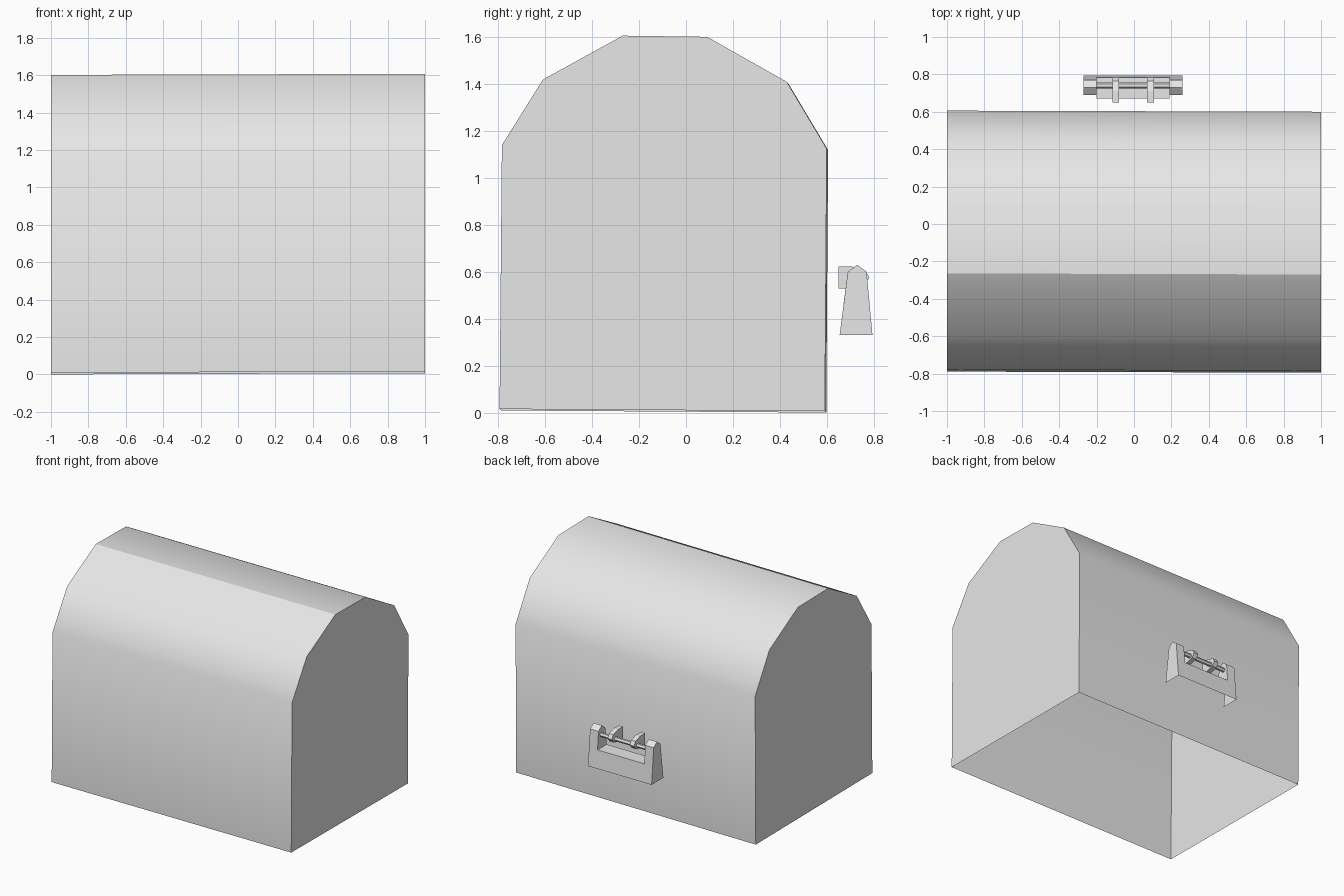
import bpy
import bmesh
from math import cos, sin, tau

cube = bpy.data.objects.get("Cube")
if cube:
    bpy.data.objects.remove(cube, do_unlink=True)

grey = bpy.data.materials.new("light_grey")
grey.use_nodes = True
colour = (0.8, 0.8, 0.8, 1)
grey.diffuse_color = colour
grey.node_tree.nodes["Principled BSDF"].inputs["Base Color"].default_value = colour


def strip(bm, profile, x0, x1, closed=False):
    """Sweep a (y, z) profile along x; clockwise seen from +x faces outward."""
    a = [bm.verts.new((x0, y, z)) for y, z in profile]
    b = [bm.verts.new((x1, y, z)) for y, z in profile]
    n = len(profile)
    for i in range(n if closed else n - 1):
        j = (i + 1) % n
        bm.faces.new((a[i], b[i], b[j], a[j]))
    return a, b


def cap(bm, profile, x, side):
    """Flat end sheet at x, facing +x or -x."""
    verts = [bm.verts.new((x, y, z)) for y, z in profile]
    bm.faces.new(verts[::-1] if side > 0 else verts)


def finish(bm, name):
    mesh = bpy.data.meshes.new(name)
    bm.to_mesh(mesh)
    bm.free()
    mesh.materials.append(grey)
    obj = bpy.data.objects.new(name, mesh)
    bpy.context.collection.objects.link(obj)
    return obj


# Barrel-topped body: a thin shell, open underneath
body = [(-0.795, 0.015), (-0.785, 1.14), (-0.61, 1.42), (-0.27, 1.607),
        (0.09, 1.602), (0.43, 1.41), (0.6, 1.125), (0.592, 0.006)]
RIDGE = 3
bm = bmesh.new()
right, left = strip(bm, body, -1, 1)
for face in bm.faces:
    face.smooth = True
bm.edges.get((right[RIDGE], left[RIDGE])).smooth = False
ends = [bm.faces.new(right), bm.faces.new(left[::-1])]
for end in ends:
    for edge in end.edges:
        edge.smooth = False
for v in right:  # slightly skewed end
    v.co.y += 0.006
    v.co.z -= 0.006
finish(bm, "body_shell")

# Hasp bracket: hollow sheet with two posts, open below and toward the body
SHELF = 0.465
post_top = [(0.69, 0.6), (0.73, 0.63), (0.77, 0.6), (0.782, SHELF)]
end_outline = [(0.655, 0.33)] + post_top[:3] + [(0.795, 0.33)]
inner_outline = [(0.672, SHELF)] + post_top
OUT_R, IN_R, IN_L, OUT_L = -0.27, -0.2, 0.19, 0.26

bm = bmesh.new()
strip(bm, [post_top[-1], end_outline[-1]], OUT_R, OUT_L)
strip(bm, [inner_outline[0], post_top[-1]], IN_R, IN_L)
for x0, x1 in ((OUT_R, IN_R), (IN_L, OUT_L)):
    strip(bm, post_top, x0, x1)
cap(bm, end_outline, OUT_R, -1)
cap(bm, end_outline, OUT_L, 1)
cap(bm, inner_outline, IN_R, 1)
cap(bm, inner_outline, IN_L, -1)
finish(bm, "hasp_bracket")

# Six-sided pin between the posts
bm = bmesh.new()
pin = [(0.74 - 0.016 * cos(tau * i / 6), 0.565 + 0.016 * sin(tau * i / 6))
       for i in range(6)]
strip(bm, pin, IN_R, IN_L, closed=True)
finish(bm, "hasp_pin")

# Two knuckles wrapping the pin
knuckle = [(0.65, 0.53), (0.65, 0.622), (0.71, 0.622), (0.765, 0.605),
           (0.782, 0.575), (0.76, 0.545), (0.71, 0.53)]
for name, x in (("right_knuckle", -0.115), ("left_knuckle", 0.07)):
    bm = bmesh.new()
    a, b = strip(bm, knuckle, x, x + 0.036, closed=True)
    bm.faces.new(a)
    bm.faces.new(b[::-1])
    finish(bm, name)
